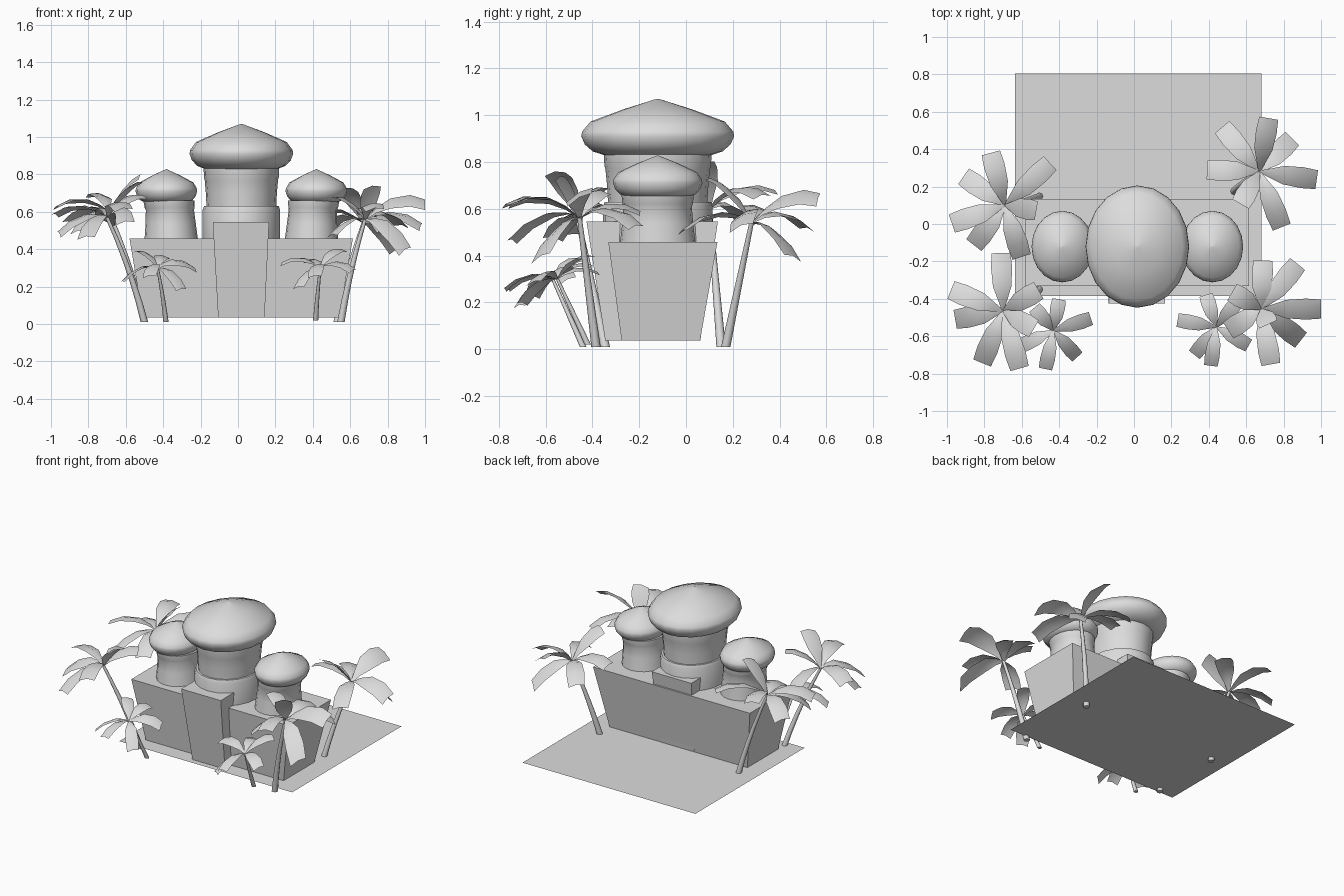
import bpy, bmesh
from math import sin, cos, radians, pi
from mathutils import Vector

if "Cube" in bpy.data.objects:
    bpy.data.objects.remove(bpy.data.objects["Cube"])

stone = bpy.data.materials.new("pale_grey")
stone.diffuse_color = (0.72, 0.72, 0.72, 1)
stone.use_nodes = True
stone.node_tree.nodes["Principled BSDF"].inputs["Base Color"].default_value = stone.diffuse_color
CX, CY, FLOOR = 0.018, -0.121, 0.036


def finish(name, bm, smooth=None, recalc=True):
    if recalc:
        bmesh.ops.recalc_face_normals(bm, faces=bm.faces)
    me = bpy.data.meshes.new(name)
    bm.to_mesh(me)
    bm.free()
    me.materials.append(stone)
    ob = bpy.data.objects.new(name, me)
    bpy.context.collection.objects.link(ob)
    if smooth:
        bpy.ops.object.select_all(action='DESELECT')
        bpy.context.view_layer.objects.active = ob
        ob.select_set(True)
        bpy.ops.object.shade_smooth_by_angle(angle=radians(smooth))
    return ob


def loft(bm, rings, caps=True):
    """Skin a list of rings, each a list of points."""
    vs = [[bm.verts.new(p) for p in r] for r in rings]
    n = len(vs[0])
    for a, b in zip(vs, vs[1:]):
        for i in range(n):
            bm.faces.new((a[i], a[(i + 1) % n], b[(i + 1) % n], b[i]))
    if caps:
        bm.faces.new(vs[0][::-1])
        bm.faces.new(vs[-1])


def rect(x0, x1, y0, y1, z):
    return [(x0, y0, z), (x1, y0, z), (x1, y1, z), (x0, y1, z)]


def oval(cx, cy, z, rx, ry, n=20):
    return [(cx + rx * cos(2 * pi * i / n), cy + ry * sin(2 * pi * i / n), z)
            for i in range(n)]


def turned(name, profile, stretch):
    """Oval turned body; profile rows are (centre x, radius, z)."""
    bm = bmesh.new()
    loft(bm, [oval(cx, CY, z, r, r * stretch) for cx, r, z in profile])
    finish(name, bm, 35)


# Ground sheet
bm = bmesh.new()
bm.faces.new([bm.verts.new(p) for p in rect(-0.635, 0.682, -0.385, 0.805, FLOOR)])
finish("ground_sheet", bm)

# Flared main hall and taller gate block
for name, low, high in (
        ("main_hall", rect(-0.51, 0.54, -0.275, 0.06, FLOOR), rect(-0.58, 0.614, -0.332, 0.134, 0.457)),
        ("gate_block", rect(-0.106, 0.142, -0.345, 0.061, FLOOR), rect(-0.135, 0.166, -0.425, 0.136, 0.545))):
    bm = bmesh.new()
    loft(bm, [low, high])
    finish(name, bm)

# Central tower
turned("centre_base", [(CX, 0.207, 0.45), (CX, 0.207, 0.61), (CX, 0.2, 0.63)], 1.13)
turned("centre_drum", [(CX, 0.186, 0.62), (CX, 0.19, 0.7), (CX, 0.196, 0.77),
                       (CX, 0.2, 0.785), (CX, 0.202, 0.835)], 1.14)
DOME = [(0.19, 0.828), (0.235, 0.845), (0.264, 0.875), (0.277, 0.91), (0.274, 0.93),
        (0.243, 0.973), (0.125, 1.025), (0.004, 1.07)]
turned("centre_dome", [(CX, r, z) for r, z in DOME], 1.18)

# Side towers, leaning slightly outwards
for side, label in ((-1, "left"), (1, "right")):
    drum = [(0.375, 0.143, 0.45), (0.378, 0.134, 0.54), (0.382, 0.129, 0.61),
            (0.384, 0.133, 0.62), (0.387, 0.137, 0.66)]
    turned(label + "_drum", [(CX + side * x, r, z) for x, r, z in drum], 1.13)
    turned(label + "_dome", [(CX + side * 0.401, r * 0.595, 0.65 + (z - 0.828) * 0.735)
                             for r, z in DOME], 1.16)


def palm(name, base, crown, radius, width, leaves):
    """Leaves are (azimuth, reach, tip height above crown, optional roll)."""
    base, crown = Vector(base), Vector(crown)
    # Bowed trunk
    bm = bmesh.new()
    rings = []
    for k in range(6):
        t = k / 5
        p = base.lerp(crown, t)
        p.x -= 0.3 * t * (1 - t) * (crown.x - base.x)
        r = radius * (1 - 0.5 * t)
        rings.append(oval(p.x, p.y, p.z, r, r, 8))
    loft(bm, rings)
    finish(name + "_trunk", bm, 50)
    # Broad blades, some rolled about their length
    bm = bmesh.new()
    for az, reach, rise, *roll in leaves:
        d = Vector((cos(radians(az)), sin(radians(az)), 0))
        s = Vector((-d.y, d.x, roll[0] if roll else 0.15))
        rows = []
        for t, w in ((0, 0.1), (0.18, 0.45), (0.42, 0.92), (0.75, 1.05), (1, 0.95)):
            arch = 0.75 * reach * t * (1 - t)
            c = crown + d * reach * t + Vector((0, 0, rise * t + arch))
            e = s * width * 0.5 * w
            drop = Vector((0, 0, -0.12 * width * w))
            rows.append([bm.verts.new(q) for q in (c - e + drop, c, c + e + drop)])
        for a, b in zip(rows, rows[1:]):
            for i in range(2):
                bm.faces.new((a[i], b[i], b[i + 1], a[i + 1]))
    finish(name + "_leaves", bm, 40, recalc=False)


# Tall palms around the hall
palm("back_left_palm", (-0.5, 0.15, 0.01), (-0.69, 0.1, 0.6), 0.02, 0.107, [
    (105, 0.29, 0.08), (43, 0.33, 0.06), (145, 0.27, -0.05), (199, 0.3, 0.03),
    (232, 0.27, -0.1), (288, 0.29, -0.05), (350, 0.17, 0.2, 0.3)])
palm("back_right_palm", (0.53, 0.17, 0.01), (0.67, 0.28, 0.54), 0.02, 0.107, [
    (130, 0.31, -0.02), (80, 0.29, 0.11, 0.55), (45, 0.25, -0.14, -0.3), (352, 0.31, -0.01, 0.4),
    (292, 0.32, -0.03, 0.2), (240, 0.2, 0.19), (178, 0.28, 0.05)])
palm("front_right_palm", (0.55, -0.385, 0.01), (0.68, -0.455, 0.56), 0.02, 0.107, [
    (51, 0.31, -0.03), (88, 0.26, 0.03), (0, 0.32, 0.09, 0.55), (322, 0.27, -0.16, 0.45),
    (280, 0.3, 0.06), (213, 0.21, -0.08), (150, 0.18, 0.12), (295, 0.09, 0.18)])
palm("front_left_palm", (-0.5, -0.345, 0.01), (-0.7, -0.465, 0.57), 0.02, 0.107, [
    (92, 0.31, -0.02, 0.3), (158, 0.3, 0.02), (190, 0.26, -0.08, -0.3), (248, 0.3, -0.1),
    (286, 0.32, 0.05), (30, 0.22, 0.12), (330, 0.19, 0.19)])

# Small palms by the gate
palm("small_left_palm", (-0.385, -0.44, 0.01), (-0.43, -0.57, 0.3), 0.014, 0.076, [
    (18, 0.21, 0, 0.45), (312, 0.19, -0.11), (258, 0.21, -0.04), (205, 0.21, -0.07),
    (80, 0.17, 0.06), (130, 0.16, 0.09)])
palm("small_right_palm", (0.415, -0.42, 0.02), (0.44, -0.55, 0.3), 0.014, 0.076, [
    (170, 0.21, 0.03, -0.3), (232, 0.19, -0.1), (262, 0.21, -0.04), (330, 0.2, -0.01, 0.3),
    (50, 0.18, 0.1), (108, 0.18, 0.03)])
